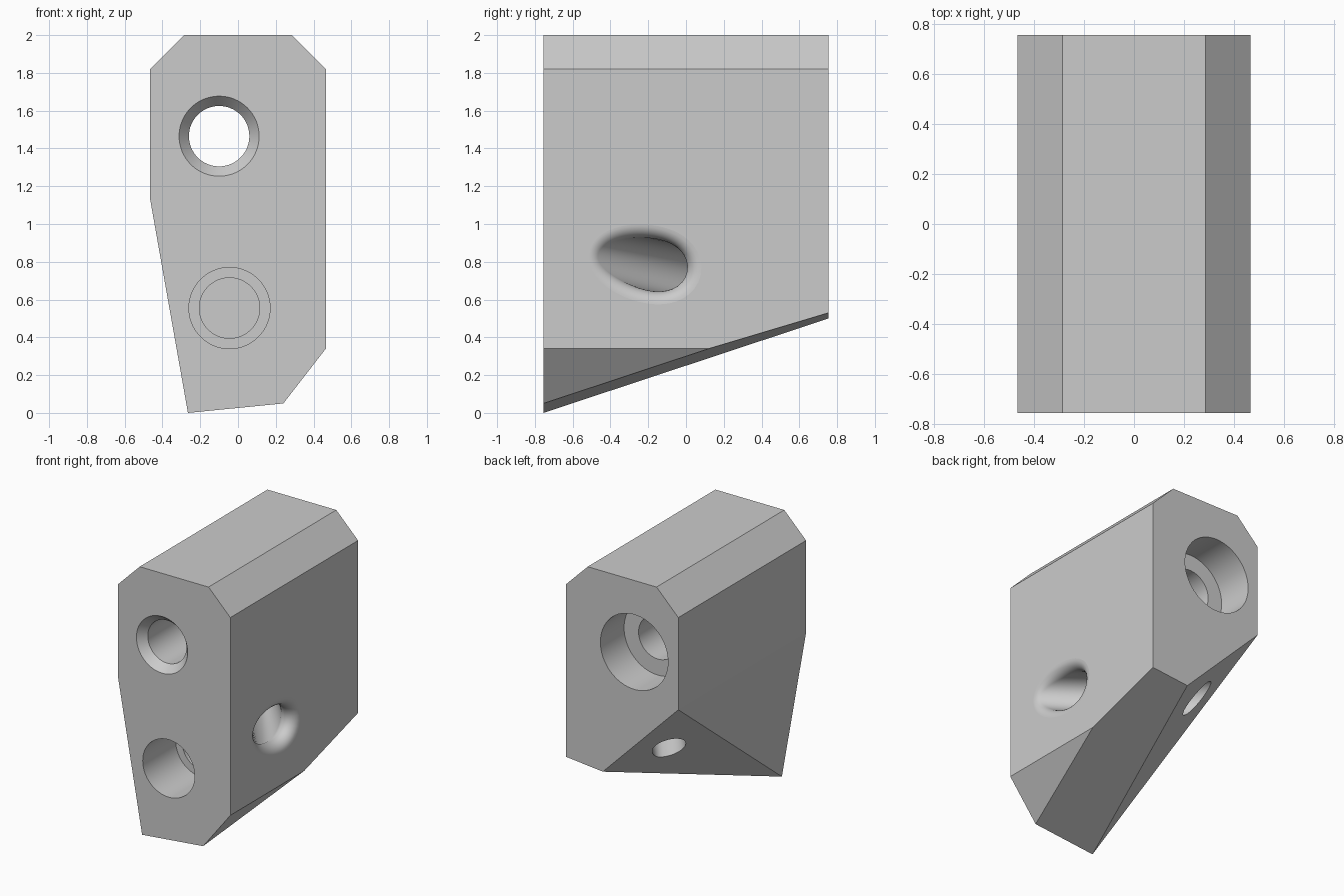
import bpy, bmesh, math
from mathutils import Vector

cube = bpy.data.objects.get("Cube")
if cube:
    bpy.data.objects.remove(cube, do_unlink=True)

HALF = 0.755   # half depth of the block
SIDE = 0.465   # half width of the block
SEGS = 64

grey = bpy.data.materials.new("plain_grey")
grey.use_nodes = True
grey.diffuse_color = (0.6, 0.6, 0.6, 1)
grey.node_tree.nodes["Principled BSDF"].inputs["Base Color"].default_value = (0.6, 0.6, 0.6, 1)


def make_object(name, bm):
    bmesh.ops.recalc_face_normals(bm, faces=bm.faces)
    mesh = bpy.data.meshes.new(name)
    bm.to_mesh(mesh)
    bm.free()
    mesh.materials.append(grey)
    obj = bpy.data.objects.new(name, mesh)
    bpy.context.collection.objects.link(obj)
    return obj


def loft(name, rings):
    """Closed solid through rings of equal point count."""
    bm = bmesh.new()
    loops = [[bm.verts.new(p) for p in ring] for ring in rings]
    for a, b in zip(loops, loops[1:]):
        for i in range(len(a)):
            j = (i + 1) % len(a)
            bm.faces.new((a[i], a[j], b[j], b[i]))
    bm.faces.new(loops[0])
    bm.faces.new(loops[-1])
    obj = make_object(name, bm)
    obj.hide_render = True
    return obj


def bore(name, x, z, profile):
    """Turned cutter along y from (y, radius) pairs."""
    turns = [math.tau * i / SEGS for i in range(SEGS)]
    return loft(name, [[(x + r * math.cos(a), y, z + r * math.sin(a)) for a in turns]
                       for y, r in profile])


def slanted_bore(name, start, end, radius, fillet):
    """Oblique hole from the side face, with a rounded mouth."""
    axis = end - start
    slope = Vector((axis.y, axis.z)) / -axis.x      # sideways travel per depth
    stretch = math.sqrt(1 + slope.length_squared)
    along = slope.normalized()
    across = Vector((-along.y, along.x))
    steps = 10
    rings = [[] for _ in range(steps + 3)]
    for i in range(SEGS):
        a = math.tau * i / SEGS
        rim = along * radius * stretch * math.cos(a) + across * radius * math.sin(a)
        out = (along * math.cos(a) + across * stretch * math.sin(a)).normalized()
        s = slope.dot(out)
        root = math.sqrt(1 + s * s)
        sweep = math.acos(-s / root)
        for k in range(steps + 1):
            phi = sweep * k / steps
            u = fillet * (s + root - math.sin(phi))
            depth = fillet * (1 - math.cos(phi))
            p = rim + out * u
            rings[k + 1].append(start + Vector((-depth, p.x, p.y)))
        mouth = rings[1][-1]
        rings[0].append(mouth + Vector((0.1, 0, 0)))
        rings[-1].append(start + Vector((0, rim.x, rim.y)) + axis * 1.5)
    return loft(name, rings)


# Faceted block: the hull of the front and back outlines
top = [(-SIDE, 1.82), (-0.285, 2), (0.285, 2), (SIDE, 1.82)]
front = top + [(SIDE, 0.34), (0.24, 0.05), (-0.265, 0), (-SIDE, 1.13)]
back = top + [(SIDE, 0.53), (0.16, 0.5), (-SIDE, 1.13)]
bm = bmesh.new()
for outline, y in ((front, -HALF), (back, HALF)):
    for x, z in outline:
        bm.verts.new((x, y, z))
bm.verts.new((SIDE, 0.12, 0.34))
bmesh.ops.convex_hull(bm, input=bm.verts)
bmesh.ops.dissolve_limit(bm, angle_limit=math.radians(2), verts=bm.verts, edges=bm.edges)
block = make_object("angled_block", bm)

cutters = [
    # Upper through hole: countersunk front, counterbored back
    bore("upper_bore", -0.10, 1.465,
         [(-HALF - 0.06, 0.262), (-HALF, 0.212), (-HALF + 0.06, 0.16),
          (HALF - 0.28, 0.16), (HALF - 0.28, 0.28), (HALF + 0.1, 0.28)]),
    # Lower stepped blind hole
    bore("lower_bore", -0.045, 0.555,
         [(-HALF - 0.1, 0.215), (-HALF + 0.39, 0.215), (-HALF + 0.39, 0.16), (-0.1, 0.16)]),
    # Slanted hole from the side to the rear underside
    slanted_bore("slanted_bore", Vector((SIDE, -0.305, 0.81)),
                 Vector((-0.178, 0.455, 0.656)), 0.117, 0.075),
]

bpy.ops.object.select_all(action="DESELECT")
bpy.context.view_layer.objects.active = block
block.select_set(True)
for cutter in cutters:
    mod = block.modifiers.new(cutter.name, "BOOLEAN")
    mod.operation = "DIFFERENCE"
    mod.solver = "EXACT"
    mod.object = cutter
    bpy.ops.object.modifier_apply(modifier=mod.name)
    bpy.data.objects.remove(cutter, do_unlink=True)

# Smooth bores, flat outer faces
bpy.ops.object.shade_smooth_by_angle(angle=math.radians(30))
for face in block.data.polygons:
    if face.area > 0.08:
        face.use_smooth = False
